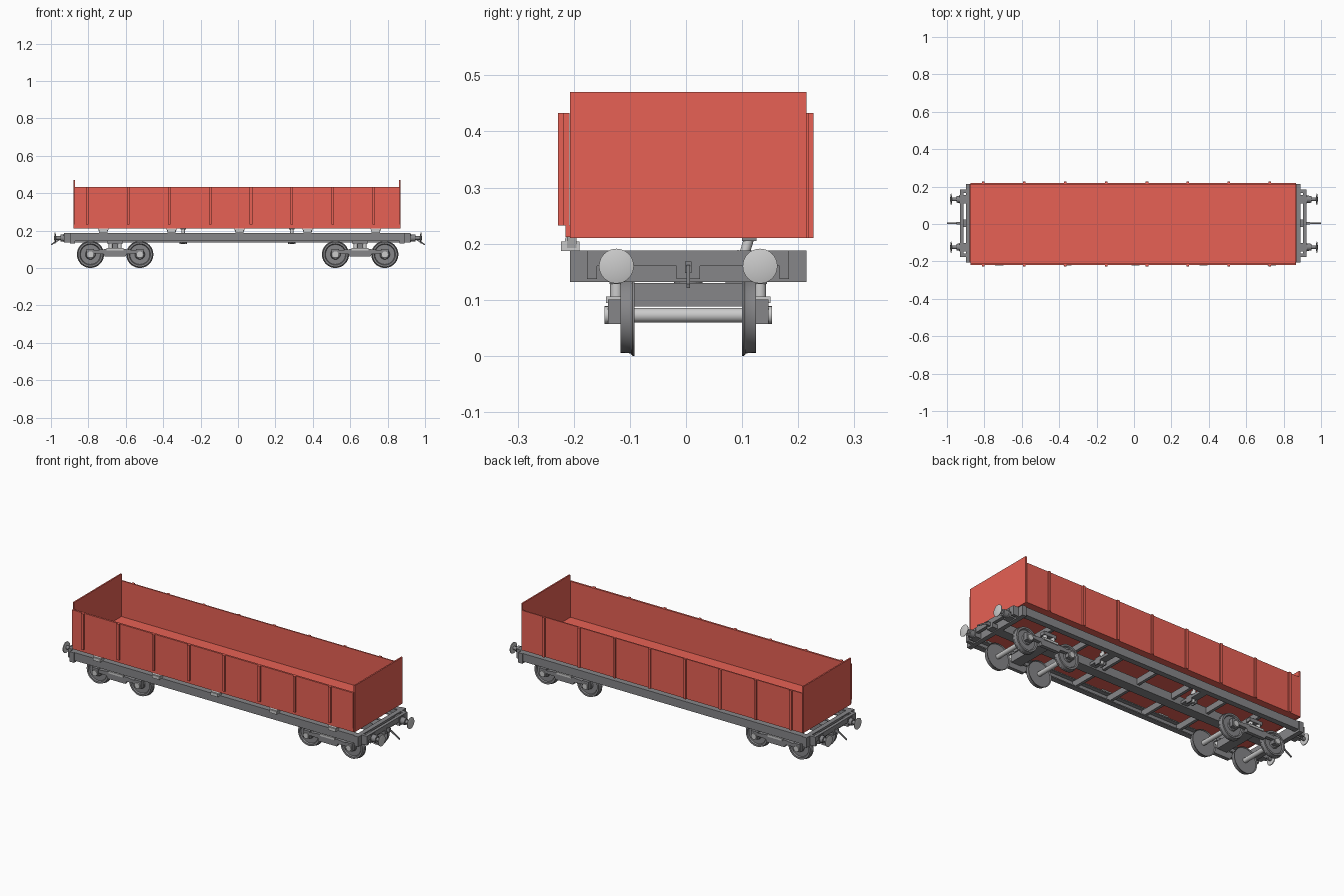
import bpy, bmesh, math
from mathutils import Vector, Matrix

if "Cube" in bpy.data.objects:
    bpy.data.objects.remove(bpy.data.objects["Cube"])


def material(name, rgb):
    m = bpy.data.materials.new(name)
    m.diffuse_color = (*rgb, 1)
    m.use_nodes = True
    m.node_tree.nodes["Principled BSDF"].inputs["Base Color"].default_value = m.diffuse_color
    return m


RED = material("red_paint", (0.8, 0.12, 0.09))
DARK = material("dark_steel", (0.24, 0.24, 0.25))
CY = 0.004  # lateral centre of chassis


def finish(name, bm, mat=None, smooth=False):
    bmesh.ops.recalc_face_normals(bm, faces=bm.faces)
    me = bpy.data.meshes.new(name)
    bm.to_mesh(me)
    bm.free()
    ob = bpy.data.objects.new(name, me)
    bpy.context.collection.objects.link(ob)
    if mat:
        me.materials.append(mat)
    if smooth:
        bpy.context.view_layer.objects.active = ob
        bpy.ops.object.select_all(action='DESELECT')
        ob.select_set(True)
        bpy.ops.object.shade_smooth_by_angle(angle=math.radians(35))
    return ob


def box(name, x, y, z, mat=None):
    """Box from (min, max) ranges."""
    bm = bmesh.new()
    c = Vector([(a + b) / 2 for a, b in (x, y, z)])
    s = [abs(b - a) for a, b in (x, y, z)]
    bmesh.ops.create_cube(bm, size=1, matrix=Matrix.Translation(c) @ Matrix.Diagonal((*s, 1)))
    return finish(name, bm, mat)


def lathe(name, profile, start, direction, mat=None, steps=32):
    """Revolve (radius, distance) points about the line from start along direction."""
    bm = bmesh.new()
    vs = [bm.verts.new((r, 0, d)) for r, d in profile]
    es = [bm.edges.new(p) for p in zip(vs, vs[1:])]
    bmesh.ops.spin(bm, geom=vs + es, cent=(0, 0, 0), axis=(0, 0, 1),
                   angle=2 * math.pi, steps=steps)
    bmesh.ops.remove_doubles(bm, verts=bm.verts, dist=1e-5)
    q = Vector(direction).to_track_quat('Z', 'Y').to_matrix().to_4x4()
    bmesh.ops.transform(bm, matrix=Matrix.Translation(start) @ q, verts=bm.verts)
    return finish(name, bm, mat, True)


def rod(name, a, b, r, mat=None, steps=20):
    d = Vector(b) - Vector(a)
    return lathe(name, [(0, 0), (r, 0), (r, d.length), (0, d.length)], a, d, mat, steps)


def prism(name, pts, y0, y1, mat=None):
    """Extrude an x-z outline across y."""
    bm = bmesh.new()
    f = bm.faces.new([bm.verts.new((x, y0, z)) for x, z in pts])
    g = bmesh.ops.extrude_face_region(bm, geom=[f])
    bmesh.ops.translate(bm, vec=(0, y1 - y0, 0),
                        verts=[v for v in g['geom'] if isinstance(v, bmesh.types.BMVert)])
    return finish(name, bm, mat)


# Tipping body: floor, tall ends, side walls
box("body_floor", (-0.875, 0.865), (-0.215, 0.215), (0.212, 0.232), RED)
for x in (-0.879, 0.862):
    box("end_wall", (x, x + 0.008), (-0.207, 0.215), (0.21, 0.47), RED)
box("front_side_flap", (-0.875, 0.865), (-0.219, -0.208), (0.232, 0.433), RED)
box("back_side_wall", (-0.875, 0.865), (0.212, 0.219), (0.21, 0.433), RED)
for i in range(8):
    x = -0.805 + i * 0.2186
    box("front_post", (x - 0.007, x + 0.007), (-0.228, -0.216), (0.232, 0.433), RED)
    box("back_post", (x - 0.007, x + 0.007), (0.217, 0.227), (0.21, 0.433), RED)

# Hinges along the front edge
for x in (-0.72, -0.355, 0.008, 0.372, 0.737):
    prism("hinge_bracket", [(x - 0.02, 0.187), (x + 0.02, 0.187), (x + 0.031, 0.216),
                            (x + 0.014, 0.216), (x + 0.014, 0.222), (x - 0.014, 0.222),
                            (x - 0.014, 0.216), (x - 0.031, 0.216)], -0.212, -0.195)
    box("hinge_lug", (x - 0.022, x + 0.022), (-0.223, -0.19), (0.187, 0.204))
    rod("hinge_pin", (x - 0.024, -0.208, 0.206), (x + 0.024, -0.208, 0.206), 0.008)

# Underframe sills (channel section sides) and cross members
for s in (-1, 1):
    def ys(a, b, s=s):
        return tuple(sorted((CY + s * a, CY + s * b)))
    box("side_sill_web", (-0.89, 0.885), ys(0.198, 0.206), (0.143, 0.188), DARK)
    for z in (0.143, 0.182):
        box("side_sill_flange", (-0.89, 0.885), ys(0.175, 0.206), (z, z + 0.006), DARK)
box("centre_sill", (-0.88, 0.875), (CY - 0.028, CY + 0.028), (0.135, 0.182), DARK)
for i in range(9):
    x = -0.88 + i * 0.22
    box("cross_member", (x - 0.008, x + 0.008), (CY - 0.2, CY + 0.2), (0.148, 0.182), DARK)

# Tipping cylinders with their brackets
for x in (-0.293, 0.288):
    box("cylinder_cradle", (x - 0.02, x + 0.02), (0.03, 0.2), (0.143, 0.158), DARK)
    for e in (-0.02, 0.014):
        box("cylinder_lug", (x + e, x + e + 0.006), (0.07, 0.11), (0.127, 0.165), DARK)
    rod("cylinder_barrel", (x, 0.09, 0.131), (x, 0.105, 0.185), 0.014)
    rod("cylinder_ram", (x, 0.105, 0.185), (x, 0.114, 0.214), 0.009)
    box("ram_bracket", (x - 0.014, x + 0.014), (0.1, 0.126), (0.205, 0.213), DARK)

# End gear: headstocks, buffers, couplings
for e in (-1, 1):
    def xs(a, b, e=e):
        return tuple(sorted((e * a - 0.004, e * b - 0.004)))
    box("headstock", xs(0.868, 0.894), (CY - 0.211, CY + 0.211), (0.132, 0.188), DARK)
    box("buffer_beam", xs(0.908, 0.926), (CY - 0.175, CY + 0.175), (0.16, 0.188), DARK)
    box("coupler_plate", xs(0.89, 0.926), (CY - 0.021, CY + 0.021), (0.137, 0.16), DARK)
    for s in (-1, 1):
        y = CY + s * 0.128
        a = sorted((CY + s * 0.163, CY + s * 0.18))
        box("beam_strut", xs(0.89, 0.926), a, (0.137, 0.188), DARK)
        box("buffer_mount", xs(0.89, 0.928), (y - 0.022, y + 0.022), (0.138, 0.182), DARK)
        lathe("buffer_housing", [(0, 0), (0.02, 0), (0.018, 0.03), (0.01, 0.03),
                                 (0.01, 0.055), (0, 0.055)],
              (e * 0.92, y, 0.16), (e, 0, 0), DARK, 24)
        lathe("buffer_head", [(0, 0), (0.03, 0.002), (0.031, 0.006), (0.02, 0.009), (0, 0.01)],
              (e * 0.973, y, 0.16), (e, 0, 0))
    box("coupling_pivot", xs(0.92, 0.944), (CY - 0.006, CY + 0.006), (0.148, 0.168), DARK)
    prism("coupling_hook", [(e * x, z) for x, z in
                            ((0.93, 0.164), (0.95, 0.16), (1.0, 0.128), (0.998, 0.121),
                             (0.95, 0.15), (0.93, 0.152))], CY - 0.003, CY + 0.003, DARK)

# Bogies
WHEEL = [(0, 0.003), (0.07, 0.003), (0.0725, 0.0), (0.0725, -0.003), (0.068, 0.004),
         (0.067, 0.022), (0.057, 0.022), (0.053, 0.015), (0.027, 0.015), (0.024, 0.022),
         (0, 0.022)]
ZA = 0.0725
for bx in (-0.657, 0.653):
    box("bogie_transom", (bx - 0.03, bx + 0.03), (CY - 0.12, CY + 0.12), (0.088, 0.13), DARK)
    rod("bogie_pivot", (bx, CY, 0.128), (bx, CY, 0.15), 0.025, DARK)
    for s in (-1, 1):
        def ys(a, b, s=s):
            return tuple(sorted((CY + s * a, CY + s * b)))
        # Side frame with dropped centre
        o = [(-0.13, 0.092), (-0.06, 0.1), (0.06, 0.1), (0.13, 0.092), (0.13, 0.078),
             (0.062, 0.075), (0.055, 0.06), (-0.055, 0.06), (-0.062, 0.075), (-0.13, 0.078)]
        a, b = ys(0.122, 0.142)
        prism("bogie_side_frame", [(bx + x, z) for x, z in o], a, b, DARK)
        box("side_bearer", (bx - 0.04, bx + 0.04), ys(0.112, 0.14), (0.128, 0.147), DARK)
        box("spring_seat", (bx - 0.045, bx + 0.045), ys(0.12, 0.147), (0.094, 0.106))
        for dx in (-0.024, 0.024):
            y = CY + s * 0.128
            rod("bogie_spring", (bx + dx, y, 0.104), (bx + dx, y, 0.131), 0.011)
    for wx in (bx - 0.132, bx + 0.132):
        rod("axle", (wx, CY - 0.147, ZA), (wx, CY + 0.147, ZA), 0.013)
        for s in (-1, 1):
            lathe("wheel", WHEEL, (wx, CY + s * 0.099, ZA), (0, s, 0), DARK, 40)
            y = sorted((CY + s * 0.12, CY + s * 0.143))
            box("axle_box", (wx - 0.02, wx + 0.02), y, (0.057, 0.1), DARK)
            rod("axle_cap", (wx, CY + s * 0.142, ZA), (wx, CY + s * 0.149, ZA), 0.016)
